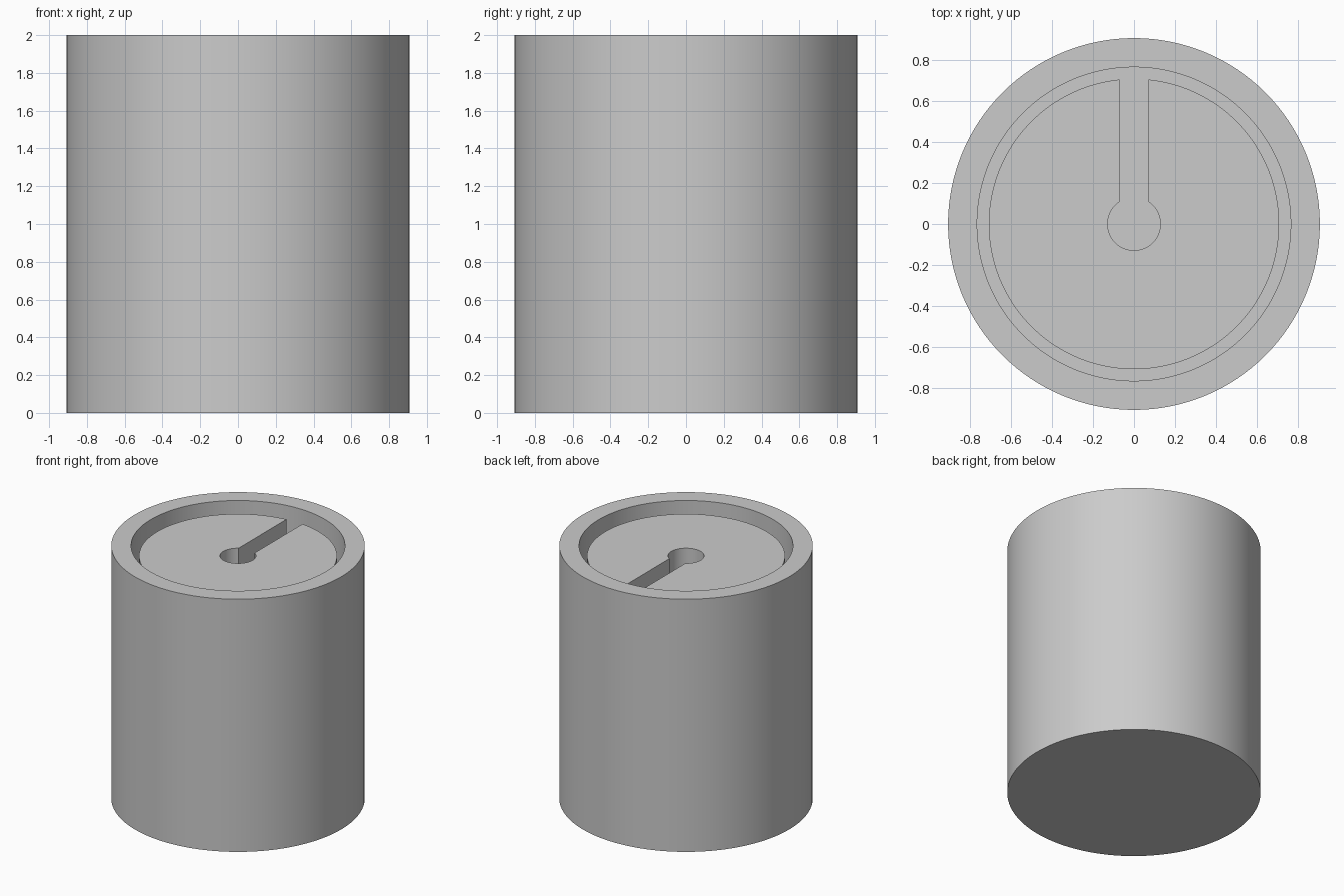
import bpy, bmesh, math

cube = bpy.data.objects.get("Cube")
if cube:
    bpy.data.objects.remove(cube, do_unlink=True)

HEIGHT, RADIUS = 2.0, 0.909
BORE, CORE, HOLE = 0.767, 0.71, 0.129
SLOT = 0.07          # half width of the slot
FLOOR = 0.14         # inside floor of the cup
CORE_TOP = HEIGHT - 0.08
SEGMENTS = 128

grey = bpy.data.materials.new("plain_grey")
grey.use_nodes = True
colour = (0.6, 0.6, 0.6, 1)
grey.diffuse_color = colour
grey.node_tree.nodes["Principled BSDF"].inputs["Base Color"].default_value = colour


def finish(name, bm):
    """Turn the bmesh into a smooth shaded object with sharp rims."""
    bmesh.ops.remove_doubles(bm, verts=bm.verts, dist=0.0001)
    bmesh.ops.recalc_face_normals(bm, faces=bm.faces)
    mesh = bpy.data.meshes.new(name)
    bm.to_mesh(mesh)
    bm.free()
    mesh.materials.append(grey)
    obj = bpy.data.objects.new(name, mesh)
    bpy.context.collection.objects.link(obj)
    bpy.ops.object.select_all(action="DESELECT")
    obj.select_set(True)
    bpy.context.view_layer.objects.active = obj
    bpy.ops.object.shade_smooth_by_angle(angle=math.radians(30))
    return obj


def arc(radius, start, end, steps):
    return [(radius * math.cos(start + (end - start) * i / steps),
             radius * math.sin(start + (end - start) * i / steps))
            for i in range(steps + 1)]


# Outer cup: a turned profile from the underside, over the rim, to the floor
bm = bmesh.new()
profile = [(0, 0), (RADIUS, 0), (RADIUS, HEIGHT), (BORE, HEIGHT), (BORE, FLOOR), (0, FLOOR)]
verts = [bm.verts.new((r, 0, z)) for r, z in profile]
edges = [bm.edges.new(pair) for pair in zip(verts, verts[1:])]
bmesh.ops.spin(bm, geom=verts + edges, cent=(0, 0, 0), axis=(0, 0, 1),
               angle=math.tau, steps=SEGMENTS)
finish("outer_cup", bm)

# Inner core: a disc outline with a keyhole slot open towards the back
bm = bmesh.new()
back = math.pi / 2
outer_gap = math.asin(SLOT / CORE)
hole_gap = math.asin(SLOT / HOLE)
outline = arc(CORE, back + outer_gap, back + math.tau - outer_gap, SEGMENTS)
outline += arc(HOLE, back + math.tau - hole_gap, back + hole_gap, SEGMENTS // 2)
face = bm.faces.new([bm.verts.new((x, y, FLOOR)) for x, y in outline])
raised = bmesh.ops.extrude_face_region(bm, geom=[face], use_keep_orig=True)["geom"]
bmesh.ops.translate(bm, vec=(0, 0, CORE_TOP - FLOOR),
                    verts=[g for g in raised if isinstance(g, bmesh.types.BMVert)])
finish("slotted_core", bm)
